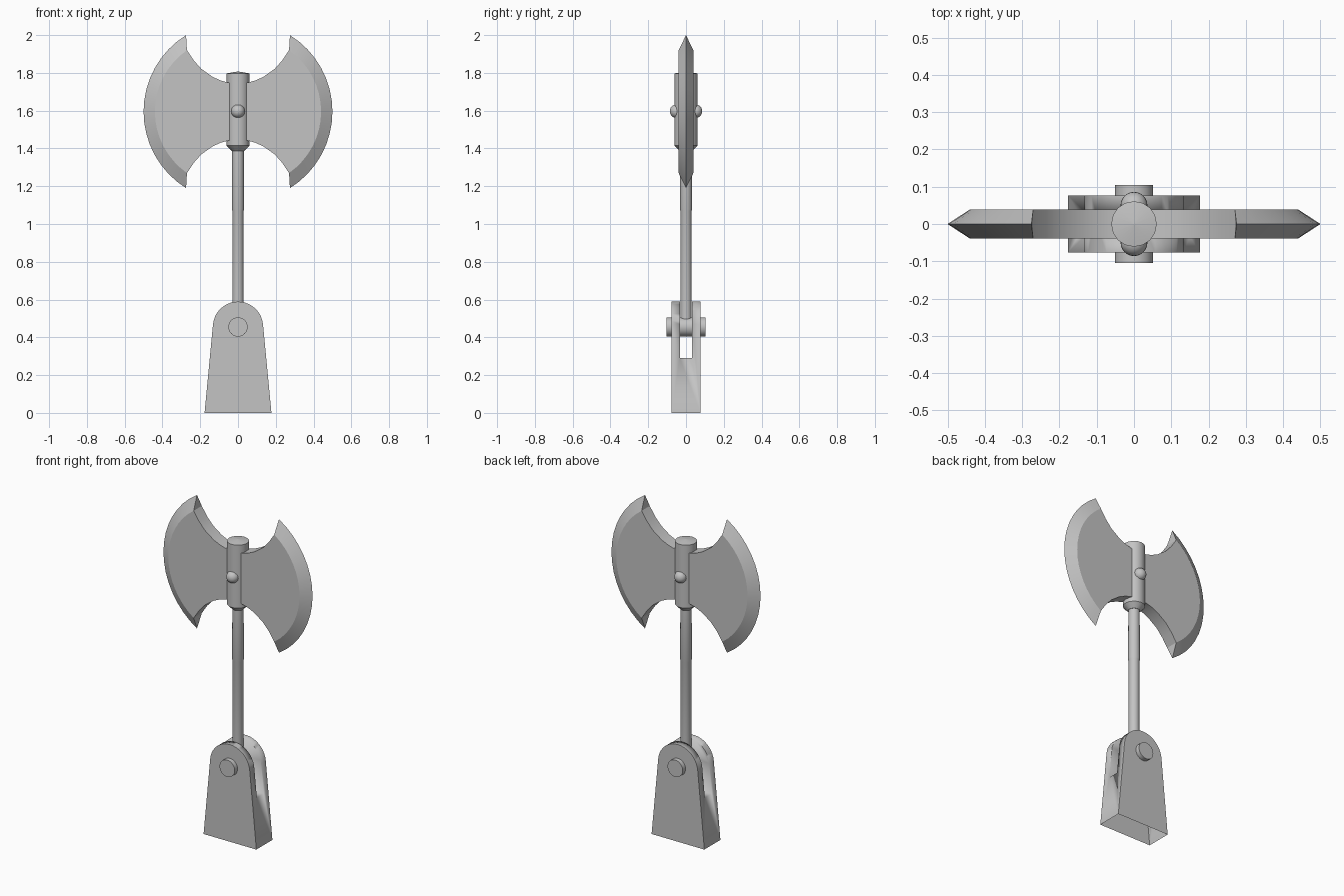
import bpy, bmesh
from math import sin, cos, pi, asin, radians

cube = bpy.data.objects.get("Cube")
if cube:
    bpy.data.objects.remove(cube, do_unlink=True)

steel = bpy.data.materials.new("plain grey")
steel.use_nodes = True
steel.diffuse_color = (0.55, 0.55, 0.55, 1)
steel.node_tree.nodes["Principled BSDF"].inputs["Base Color"].default_value = (0.55, 0.55, 0.55, 1)


def finish(name, bm, angle=35):
    bmesh.ops.recalc_face_normals(bm, faces=bm.faces)
    mesh = bpy.data.meshes.new(name)
    bm.to_mesh(mesh)
    bm.free()
    mesh.materials.append(steel)
    obj = bpy.data.objects.new(name, mesh)
    bpy.context.collection.objects.link(obj)
    bpy.ops.object.select_all(action='DESELECT')
    obj.select_set(True)
    bpy.context.view_layer.objects.active = obj
    bpy.ops.object.shade_smooth_by_angle(angle=radians(angle))
    return obj


def lathe(name, profile, sides):
    """Stack of rings (radius, z) around the z axis, closed at both ends."""
    bm = bmesh.new()
    rings = [[bm.verts.new((r * cos(2 * pi * i / sides), r * sin(2 * pi * i / sides), z))
              for i in range(sides)] for r, z in profile]
    for low, high in zip(rings, rings[1:]):
        for i in range(sides):
            j = (i + 1) % sides
            bm.faces.new((low[i], low[j], high[j], high[i]))
    bm.faces.new(rings[0])
    bm.faces.new(rings[-1])
    return finish(name, bm)


def arc(cx, cz, r, a, b, n):
    return [(cx + r * cos(a + (b - a) * i / n), cz + r * sin(a + (b - a) * i / n))
            for i in range(n + 1)]


# Forked base: tapered, round-topped block with a slot and an open underside
lean = radians(5.5)
outline = [(-0.177, 0), (0.177, 0)] + arc(0, 0.456, 0.133, lean, pi - lean, 20)
bm = bmesh.new()
front = bm.faces.new([bm.verts.new((x, -0.077, z)) for x, z in outline])
out = bmesh.ops.extrude_face_region(bm, geom=[front], use_keep_orig=True)
bmesh.ops.translate(bm, vec=(0, 0.154, 0),
                    verts=[v for v in out["geom"] if isinstance(v, bmesh.types.BMVert)])
base = finish("forked_base", bm)

bm = bmesh.new()
bmesh.ops.create_cube(bm, size=1)
bmesh.ops.scale(bm, vec=(1, 0.066, 0.6), verts=bm.verts)
bmesh.ops.translate(bm, vec=(0, 0, 0.59), verts=bm.verts)
cutter = finish("slot_cutter", bm)
cutter.hide_render = True

slot = base.modifiers.new("slot", 'BOOLEAN')
slot.operation = 'DIFFERENCE'
slot.solver = 'EXACT'
slot.object = cutter
bpy.context.view_layer.objects.active = base
bpy.ops.object.modifier_apply(modifier=slot.name)
bpy.data.objects.remove(cutter, do_unlink=True)

bm = bmesh.new()
bm.from_mesh(base.data)
floor = [f for f in bm.faces if all(v.co.z < 0.001 for v in f.verts)]
bmesh.ops.delete(bm, geom=floor, context='FACES')
bm.to_mesh(base.data)
bm.free()

# Hinge pin through the fork
pin = lathe("hinge_pin", [(0.051, -0.104), (0.051, 0.104)], 32)
pin.rotation_euler.x = pi / 2
pin.location.z = 0.455

# Handle, a little thicker in its upper part
lathe("handle", [(0.03, 0.46), (0.03, 1.07), (0.033, 1.08), (0.031, 1.42)], 24)

# Sleeve holding the blades
lathe("head_sleeve", [(0.033, 1.387), (0.061, 1.415), (0.061, 1.797), (0.001, 1.807)], 16)

# Round rivets on both faces of the sleeve
for name, side in (("front_rivet", -1), ("back_rivet", 1)):
    bm = bmesh.new()
    bmesh.ops.create_uvsphere(bm, u_segments=24, v_segments=12, radius=0.036)
    rivet = finish(name, bm, 60)
    rivet.location = (0, side * 0.05, 1.597)

# Double blade: flat cheeks, concave top and bottom, edge bevelled to a line
MID, HALF = 1.595, 0.039
STEPS = 16
edge_a = asin(0.405 / 0.477)
cheek_a = asin(0.325 / 0.396)
edge = arc(0.023, MID, 0.477, -edge_a, edge_a, STEPS)
cheek = arc(0.044, MID, 0.396, -cheek_a, cheek_a, STEPS)
notch = [(0.235, 1.867), (0.195, 1.822), (0.135, 1.779), (0.09, 1.759), (0.045, 1.747), (0, 1.747)]
lower = [(x, 2 * MID - z) for x, z in reversed(notch)]

for name, side in (("left_blade", 1), ("right_blade", -1)):
    bm = bmesh.new()
    sharp = [bm.verts.new((side * x, 0, z)) for x, z in edge]
    loops = []
    for y in (-HALF, HALF):
        loop = [bm.verts.new((side * x, y, z)) for x, z in cheek + notch + lower]
        bm.faces.new(loop)
        for i in range(STEPS):
            bm.faces.new((loop[i], loop[i + 1], sharp[i + 1], sharp[i]))
        loops.append(loop)
    a, b = loops
    n = len(a)
    for i in range(STEPS, n):
        j = (i + 1) % n
        bm.faces.new((a[i], a[j], b[j], b[i]))
    for k in (0, STEPS):
        bm.faces.new((a[k], b[k], sharp[k]))
    finish(name, bm, 25)
